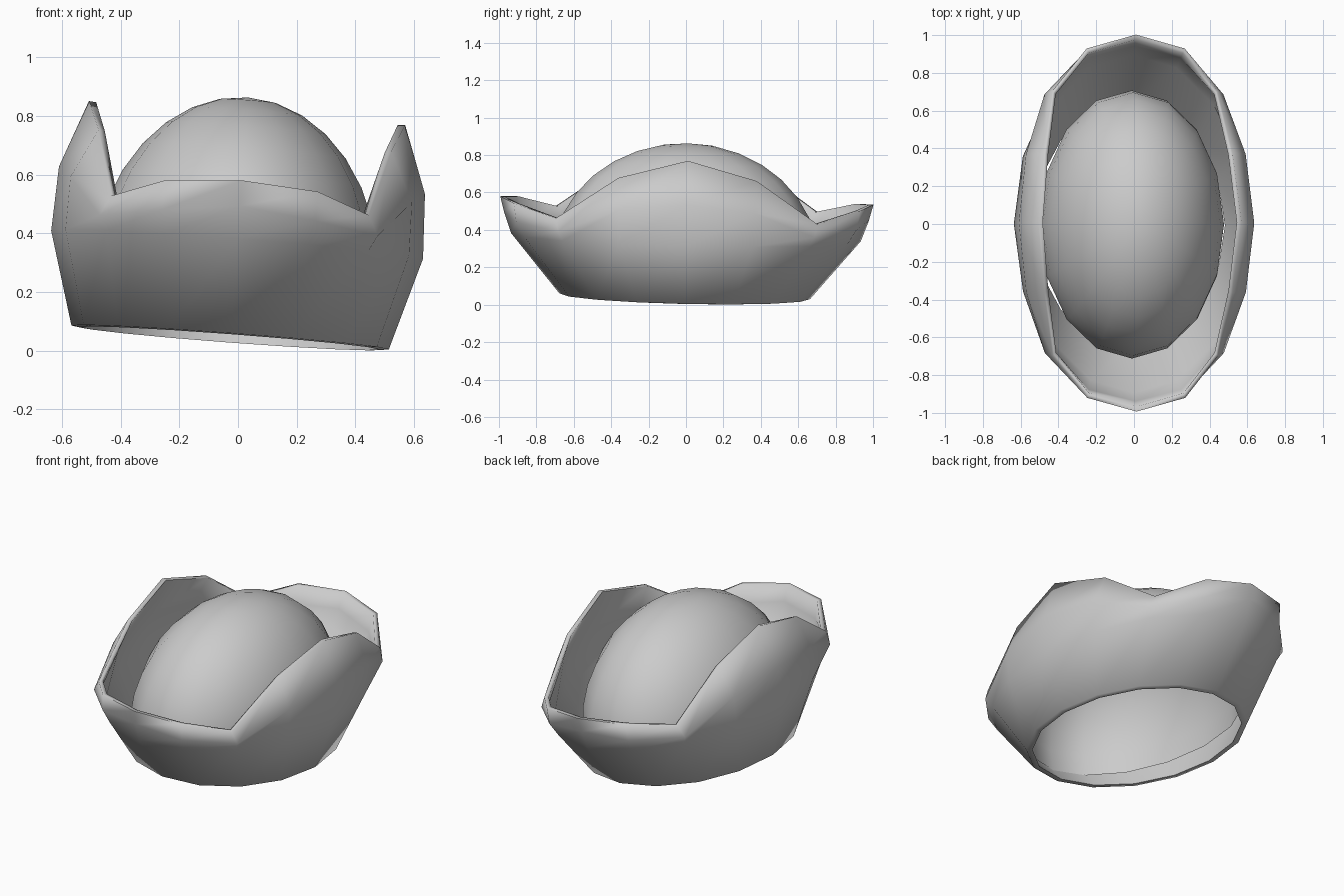
import bpy, bmesh, math
from mathutils import Matrix

if "Cube" in bpy.data.objects:
    bpy.data.objects.remove(bpy.data.objects["Cube"], do_unlink=True)

SIDES = 16
# Slight lean of the whole piece: left side and back sit lower
POSE = (Matrix.Translation((-0.027, -0.007, 0.042))
        @ Matrix.Rotation(math.radians(4.3), 4, 'Y')
        @ Matrix.Rotation(math.radians(-1.3), 4, 'X'))

grey = bpy.data.materials.new("plain_grey")
grey.use_nodes = True
colour = (0.6, 0.6, 0.6, 1)
grey.diffuse_color = colour
grey.node_tree.nodes["Principled BSDF"].inputs["Base Color"].default_value = colour


def ellipse(rx, ry, z):
    """Level quarter ring of five points from the side (+x) to the back (+y)."""
    a = [i * math.pi / 8 for i in range(5)]
    return [(rx * math.cos(t), ry * math.sin(t), z) for t in a]


def full_ring(quarter):
    """Mirror a quarter ring into all sixteen points."""
    right = quarter + [(-x, y, z) for x, y, z in quarter[-2::-1]]
    return right + [(x, -y, z) for x, y, z in right[-2:0:-1]]


def loft(name, rings, tip=None, closed=False):
    """Skin a stack of rings; close the last to a point or back to the first."""
    bm = bmesh.new()
    loops = [[bm.verts.new(p) for p in full_ring(r)] for r in rings]
    if closed:
        loops.append(loops[0])
    for a, b in zip(loops, loops[1:]):
        for i in range(SIDES):
            j = (i + 1) % SIDES
            bm.faces.new((a[i], a[j], b[j], b[i]))
    if tip is not None:
        top = bm.verts.new((0, 0, tip))
        for i in range(SIDES):
            bm.faces.new((loops[-1][i], loops[-1][(i + 1) % SIDES], top))
    mesh = bpy.data.meshes.new(name)
    bm.to_mesh(mesh)
    bm.free()
    mesh.materials.append(grey)
    obj = bpy.data.objects.new(name, mesh)
    bpy.context.collection.objects.link(obj)
    obj.matrix_world = POSE
    bpy.ops.object.select_all(action='DESELECT')
    obj.select_set(True)
    bpy.context.view_layer.objects.active = obj
    bpy.ops.object.shade_smooth_by_angle(angle=math.radians(100))


# Thick-walled flared bowl, open underneath: foot, belly, shoulder, wavy rim
shoulder = [(0.625, 0, 0.54), (0.583, 0.365, 0.50), (0.475, 0.685, 0.37),
            (0.262, 0.91, 0.40), (0, 0.975, 0.43)]
inner_shoulder = [(x * 0.94, y * 0.965, z) for x, y, z in shoulder]
rim_outer = [(0.54, 0, 0.77), (0.50, 0.37, 0.667), (0.44, 0.70, 0.438),
             (0.26, 0.925, 0.50), (0, 0.998, 0.517)]
rim_inner = [(0.515, 0, 0.768), (0.478, 0.36, 0.663), (0.42, 0.685, 0.438),
             (0.25, 0.90, 0.50), (0, 0.972, 0.515)]
loft("bowl", [
    ellipse(0.51, 0.635, 0.0),
    ellipse(0.542, 0.67, 0.003),
    ellipse(0.635, 0.935, 0.32),
    shoulder, rim_outer, rim_inner, inner_shoulder,
    ellipse(0.60, 0.895, 0.33),
], closed=True)

# Hollow dome nested in the bowl
steps = [math.radians(11.25 * k) for k in range(-1, 8)]
loft("dome", [ellipse(0.49 * math.cos(t), 0.71 * math.cos(t), 0.20 + 0.623 * math.sin(t))
              for t in steps], tip=0.823)
